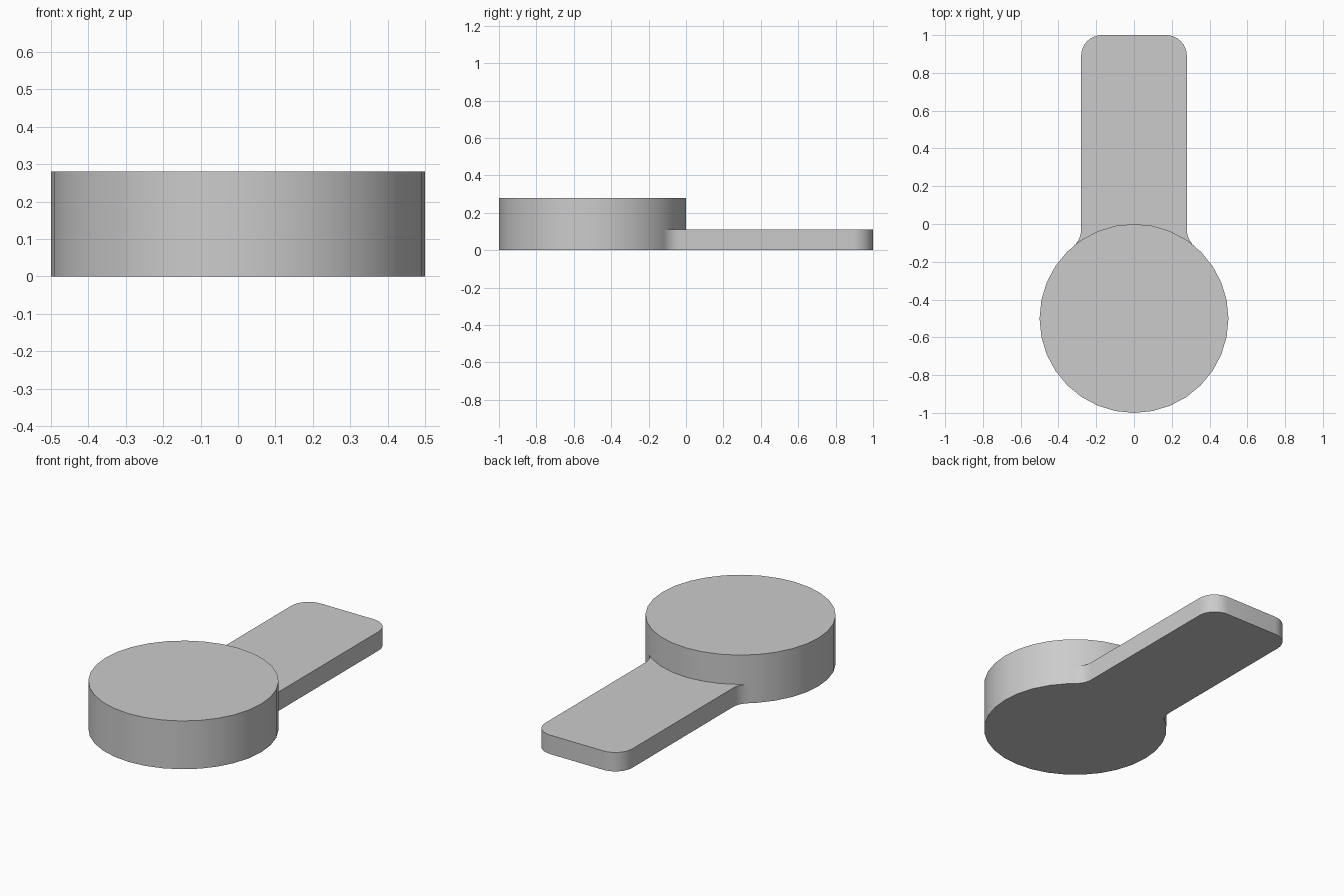
import bpy
import bmesh
from math import sin, cos, radians, degrees, atan2, sqrt

RADIUS, CENTRE_Y, DRUM_H = 0.5, -0.5, 0.28
HALF_W, TAB_H, ROUND = 0.28, 0.11, 0.11
SIDES = 32

cube = bpy.data.objects.get("Cube")
if cube:
    bpy.data.objects.remove(cube, do_unlink=True)

# Single plain grey material
grey = bpy.data.materials.new("plain_grey")
grey.use_nodes = True
grey.diffuse_color = (0.6, 0.6, 0.6, 1)
grey.node_tree.nodes["Principled BSDF"].inputs["Base Color"].default_value = (0.6, 0.6, 0.6, 1)


def arc(cx, cy, r, start, end, steps):
    """Points along a circular arc, angles in degrees."""
    angles = [radians(start + (end - start) * i / steps) for i in range(steps + 1)]
    return [(cx + r * cos(a), cy + r * sin(a)) for a in angles]


def extrude_outline(name, outline, height, open_from=None):
    """Prism from an anticlockwise outline; walls from index open_from on are left out."""
    bm = bmesh.new()
    low = [bm.verts.new((x, y, 0)) for x, y in outline]
    high = [bm.verts.new((x, y, height)) for x, y in outline]
    n = len(outline)
    bm.faces.new(high)
    bm.faces.new(low[::-1])
    for i in range(n if open_from is None else open_from):
        j = (i + 1) % n
        bm.faces.new((low[i], low[j], high[j], high[i]))
    mesh = bpy.data.meshes.new(name)
    bm.to_mesh(mesh)
    bm.free()
    mesh.materials.append(grey)
    obj = bpy.data.objects.new(name, mesh)
    bpy.context.collection.objects.link(obj)
    bpy.ops.object.select_all(action="DESELECT")
    obj.select_set(True)
    bpy.context.view_layer.objects.active = obj
    bpy.ops.object.shade_smooth_by_angle(angle=radians(30))
    return obj


# Round drum
extrude_outline("drum", arc(0, CENTRE_Y, RADIUS, 0, 360, SIDES)[:-1], DRUM_H)

# Flat tab: fillet out of the drum, straight side, rounded end, then mirrored
fillet_x = HALF_W + ROUND
rise = sqrt((RADIUS + ROUND) ** 2 - fillet_x ** 2)
touch = degrees(atan2(rise, fillet_x))
right_half = arc(fillet_x, CENTRE_Y + rise, ROUND, 180 + touch, 180, 6)
right_half += arc(HALF_W - ROUND, 1 - ROUND, ROUND, 0, 90, 8)
left_half = [(-x, y) for x, y in reversed(right_half)]
sides = right_half + left_half

# Inner edge follows the facets of the drum, with no wall where the parts meet
step = 360 / SIDES
facets = [k * step for k in range(SIDES) if touch < k * step < 180 - touch]
seat = [(RADIUS * cos(radians(a)), CENTRE_Y + RADIUS * sin(radians(a))) for a in reversed(facets)]
extrude_outline("tab", sides + seat, TAB_H, open_from=len(sides) - 1)
